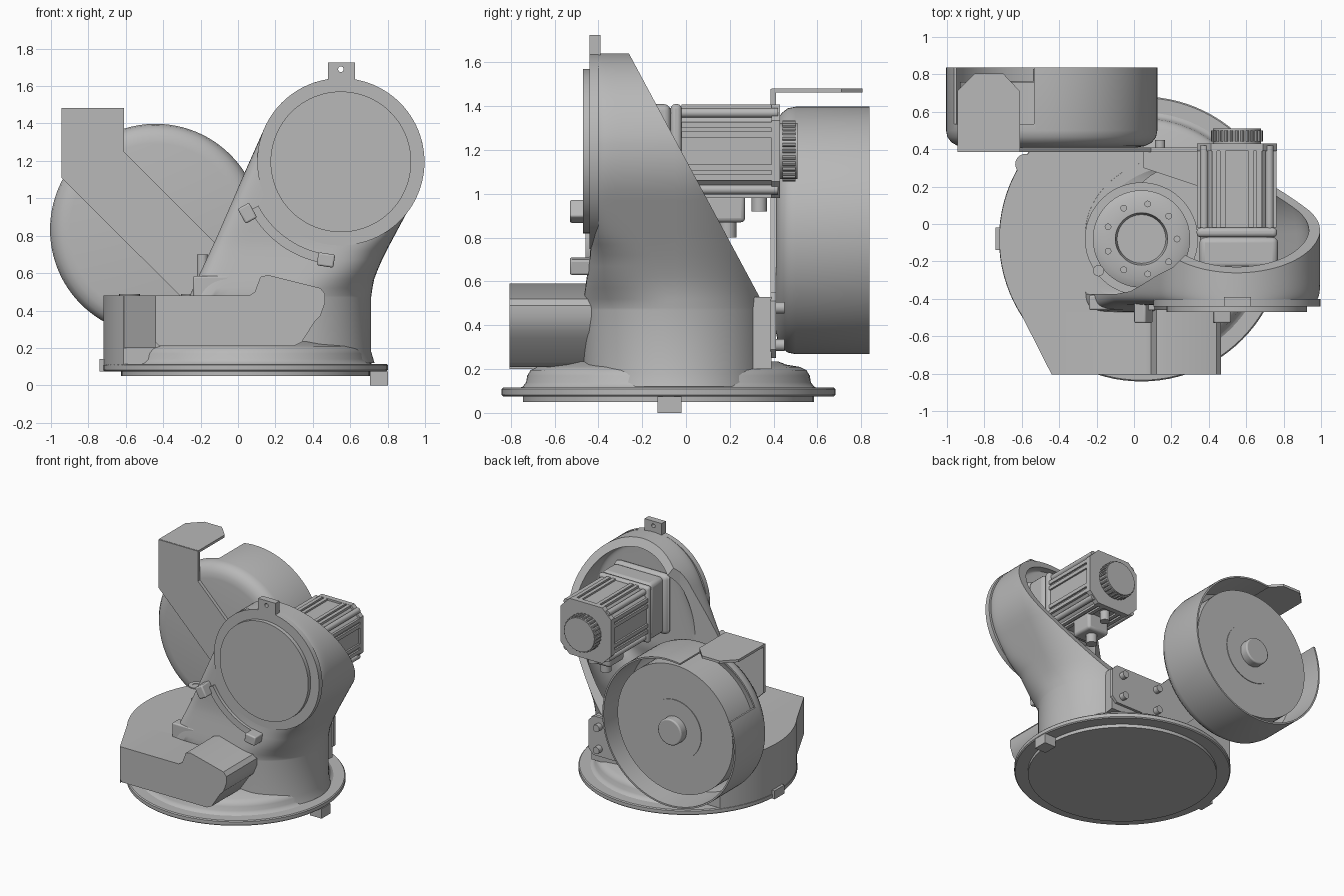
import bpy, bmesh, math
from mathutils import Vector, Matrix

if "Cube" in bpy.data.objects:
    bpy.data.objects.remove(bpy.data.objects["Cube"])

mat = bpy.data.materials.new("cast grey")
mat.use_nodes = True
GREY = (0.48, 0.48, 0.48, 1)
mat.diffuse_color = GREY
mat.node_tree.nodes["Principled BSDF"].inputs["Base Color"].default_value = GREY


def finish(name, bm, bevel=0, segments=3):
    bmesh.ops.recalc_face_normals(bm, faces=bm.faces)
    me = bpy.data.meshes.new(name)
    bm.to_mesh(me)
    bm.free()
    ob = bpy.data.objects.new(name, me)
    bpy.context.collection.objects.link(ob)
    me.materials.append(mat)
    if bevel:
        m = ob.modifiers.new("bevel", "BEVEL")
        m.width, m.segments, m.limit_method, m.angle_limit = bevel, segments, "ANGLE", 0.7
    shade(ob)
    return ob


def select(ob):
    bpy.ops.object.select_all(action="DESELECT")
    ob.select_set(True)
    bpy.context.view_layer.objects.active = ob


def shade(ob):
    select(ob)
    bpy.ops.object.shade_smooth_by_angle(angle=0.6)


def skin(name, rings, **kw):
    """Bridge equal rings of points and cap both ends."""
    bm = bmesh.new()
    rows = [[bm.verts.new(p) for p in r] for r in rings]
    for a, b in zip(rows, rows[1:]):
        for i in range(len(a)):
            j = (i + 1) % len(a)
            bm.faces.new((a[i], a[j], b[j], b[i]))
    bm.faces.new(rows[0])
    bm.faces.new(rows[-1])
    return finish(name, bm, **kw)


def place(axis, u, v, w):
    return (u, v, w) if axis == "z" else (u, w, v)


def prism(name, pts, axis, lo, hi, **kw):
    return skin(name, [[place(axis, u, v, w) for u, v in pts] for w in (lo, hi)], **kw)


def lathe(name, c, prof, axis="z", n=96, **kw):
    """Solid of revolution from (radius, height) pairs."""
    rings = [[place(axis, c[0] + r * math.cos(math.tau * i / n), c[1] + r * math.sin(math.tau * i / n), w)
              for i in range(n)] for r, w in prof]
    return skin(name, rings, **kw)


def cyl(name, c, r, lo, hi, axis="z", n=48, **kw):
    return lathe(name, c, [(r, lo), (r, hi)], axis, n, **kw)


def box(name, x0, x1, y0, y1, z0, z1, **kw):
    return prism(name, [(x0, y0), (x1, y0), (x1, y1), (x0, y1)], "z", z0, z1, **kw)


def cut(ob, *cutters):
    select(ob)
    for c in cutters:
        m = ob.modifiers.new("cut", "BOOLEAN")
        m.object, m.operation, m.solver = c, "DIFFERENCE", "EXACT"
        bpy.ops.object.modifier_apply(modifier=m.name)
    shade(ob)


def drop(*obs):
    for o in obs:
        bpy.data.objects.remove(o)


def lerp(table, z):
    for (a, p), (b, q) in zip(table, table[1:]):
        if z <= b:
            return p + (q - p) * max(0, (z - a) / (b - a))
    return table[-1][1]


# Base flange, raised foot and locating tab
BASE = (0.04, -0.08)
lathe("base_flange", BASE, [(0.665, 0.05), (0.665, 0.075), (0.755, 0.075), (0.762, 0.082), (0.762, 0.108), (0.755, 0.115), (0.5, 0.115)])
lathe("base_foot", BASE, [(0.69, 0.11), (0.665, 0.12), (0.65, 0.14), (0.645, 0.17), (0.63, 0.195), (0.6, 0.21), (0.54, 0.22), (0.5, 0.235)])
box("locating_tab", 0.705, 0.802, -0.13, -0.02, 0, 0.075)
box("edge_stop", -0.74, -0.64, -0.14, -0.02, 0.075, 0.14)

# Housing: lofted column that sweeps up into the shoulder ring
SX, SZ, SR = 0.55, 1.195, 0.447
RIGHT = [(0.12, 0.73), (0.18, 0.712), (0.46, 0.71), (0.56, 0.725), (0.65, 0.76), (0.75, 0.81), (1.02, 0.955), (1.1, 0.985), (1.195, 0.997)]
LEFT = [(0.12, -0.13), (0.47, -0.13), (0.48, -0.26), (1.35, 0.13)]


def edges(z, inset=0):
    half = math.sqrt(max(0.0004, (SR - inset) ** 2 - (z - SZ) ** 2))
    x0 = lerp(LEFT, z) + inset if z < 1.35 else SX - half
    x1 = lerp(RIGHT, z) - inset if z < SZ else SX + half
    return x0, x1


def section(z, x0, x1, front, back, n=96):
    pts = []
    cx = lerp([(0.5, 0.29), (1.1, SX)], z)
    for i in range(n):
        c, s = math.cos(math.tau * i / n), math.sin(math.tau * i / n)
        p = 2
        if s < 0:
            p = 12 if c < 0 else lerp([(0.5, 2), (0.72, 4), (0.95, 12)], z)
        x = cx + (x1 - cx if c > 0 else cx - x0) * math.copysign(abs(c) ** (2 / p), c)
        y = -0.05 + (back if s > 0 else front) * math.copysign(abs(s) ** (2 / p), s)
        pts.append((x, y, z))
    return pts


def levels(start, radius):
    return start + [0.52 + 0.05 * i for i in range(14)] + [SZ + radius * math.sin(math.pi / 2 * i / 20) for i in range(1, 21)]


housing = skin("housing", [section(z, *edges(z), lerp([(0.5, 0.42), (0.75, 0.385)], z), 0.425)
                           for z in levels([0.12, 0.18, 0.47, 0.48], SR)])

# Slanted opening at the back of the housing
bm = bmesh.new()
bm.from_mesh(housing.data)
bmesh.ops.bisect_plane(bm, geom=bm.verts[:] + bm.edges[:] + bm.faces[:], plane_co=(0, 0.33, 0.54),
                       plane_no=Vector((0, 1.1, 0.59)).normalized(), clear_outer=True)
bmesh.ops.holes_fill(bm, edges=[e for e in bm.edges if e.is_boundary])
bmesh.ops.recalc_face_normals(bm, faces=bm.faces)
bm.to_mesh(housing.data)
bm.free()

# Left block, hollow interior, gear well and the open left side
arc = [math.radians(211 - 69 * i / 24) for i in range(25)]
outline = [(BASE[0] + 0.76 * math.cos(a), BASE[1] + 0.76 * math.sin(a)) for a in arc]
block = prism("left_block", outline + [(0.33, 0.39), (0.33, -0.3), (0.1, -0.47)], "z", 0.1, 0.48)
hollow = skin("hollow_cutter", [section(z, *edges(z, 0.06), lerp([(0.5, 0.33), (0.8, 0.23)], z), 0.37)
                                for z in levels([0.3, 0.47, 0.48], SR - 0.06)])
well = cyl("well_cutter", BASE, 0.3, 0.24, 0.7)
side = prism("side_cutter", [(0.42, 0.12), (0.36, -0.04), (0.29, -0.15), (0.21, -0.23), (0.13, -0.27), (0.05, -0.32), (-0.02, -0.36),
                             (-0.1, -0.375), (-0.7, -0.375), (-0.7, 0.7), (0.42, 0.7)], "z", 0.482, 1.7)
cut(housing, hollow, well, side)
cut(block, hollow, well)
drop(hollow, well, side)

# Gear flange in the well
lathe("gear_flange", BASE, [(0.26, 0.22), (0.26, 0.32), (0.22, 0.34), (0.14, 0.34), (0.13, 0.3), (0.05, 0.3)])
for i in range(9):
    a = math.tau * i / 9
    cyl("gear_bolt", (BASE[0] + 0.19 * math.cos(a), BASE[1] + 0.19 * math.sin(a)), 0.018, 0.33, 0.36, n=12)
for c in [(-0.58, 0.32), (-0.25, -0.31), (-0.03, 0.32)]:
    lathe("block_boss", c, [(0.055, 0.46), (0.055, 0.487), (0.025, 0.487), (0.025, 0.483)], n=24)
cyl("cable_gland", (-0.19, -0.25), 0.03, 0.48, 0.7, n=16)
box("wing_pad", -0.24, -0.05, -0.46, -0.38, 0.47, 0.585, bevel=0.01)

# Front cable box
prism("front_box", [(-0.44, 0.23), (-0.42, 0.21), (0.3, 0.21), (0.34, 0.23), (0.41, 0.34), (0.44, 0.37), (0.465, 0.44), (0.465, 0.49),
                    (0.44, 0.52), (0.16, 0.59), (0.12, 0.58), (0.09, 0.5), (0.06, 0.48), (-0.44, 0.48)], "y", -0.805, -0.42)
prism("front_box_side", [(-0.61, -0.47), (-0.44, -0.805), (-0.44, -0.4), (-0.6, -0.4)], "z", 0.2, 0.48)

# Shoulder rim and cover, lifting ear, end stops and stop rail
C = (SX, SZ)
cyl("shoulder_rim", C, SR, -0.44, -0.4, "y", 96)
cyl("shoulder_cover", C, 0.376, -0.47, -0.4, "y", 96)
ear = box("lifting_ear", 0.48, 0.625, -0.44, -0.39, 1.6, 1.725)
hole = cyl("ear_cutter", (SX, 1.69), 0.015, -0.5, -0.3, "y", 16)
cut(ear, hole)
drop(hole)
for x, z in [(0.05, 0.92), (0.47, 0.67)]:
    a = math.atan2(z - SZ, x - SX)
    stop = box("end_stop", -0.035, 0.035, -0.53, -0.4, -0.045, 0.045, bevel=0.01)
    stop.matrix_world = Matrix.Translation((x, 0, z)) @ Matrix.Rotation(-a, 4, "Y")
rail = [math.radians(208 + 52 * i / 20) for i in range(21)]
prism("stop_rail", [(SX + r * math.cos(a), SZ + r * math.sin(a)) for r, seq in ((0.5, rail), (0.55, rail[::-1])) for a in seq],
      "y", -0.46, -0.4)

# Motor: square adapter, finned body, chamfered end plate, ribbed cap
box("motor_base", 0.32, 0.78, -0.29, -0.22, 0.965, 1.425, bevel=0.06)
box("adapter_block", 0.35, 0.77, -0.24, -0.07, 0.98, 1.41, bevel=0.03)
box("motor_flange", 0.335, 0.765, -0.07, -0.02, 0.98, 1.41, bevel=0.02)
core = [(SX + sx * u, SZ + sz * v) for sx, sz, flip in ((1, 1, 0), (-1, 1, 1), (-1, -1, 0), (1, -1, 1))
        for u, v in ([(0.2, 0.13), (0.13, 0.2)][::-1 if flip else 1])]
prism("motor_core", core, "y", -0.02, 0.4)
prism("motor_end", [(SX + (x - SX) * 1.07, SZ + (z - SZ) * 1.07) for x, z in core], "y", 0.39, 0.43)
for k in range(4):
    for t in (-0.12, -0.075, 0.075, 0.12):
        fin = box("motor_fin", t - 0.014, t + 0.014, -0.02, 0.39, 0.17, 0.213)
        fin.matrix_world = Matrix.Translation((SX, 0, SZ)) @ Matrix.Rotation(k * math.pi / 2, 4, "Y")
for sx in (-1, 1):
    for sz in (-1, 1):
        cyl("motor_bolt", (SX + sx * 0.175, SZ + sz * 0.175), 0.022, -0.09, 0.42, "y", 12)
cyl("motor_cap", C, 0.128, 0.42, 0.51, "y")
for i in range(28):
    a = math.tau * i / 28
    cyl("cap_rib", (SX + 0.13 * math.cos(a), SZ + 0.13 * math.sin(a)), 0.009, 0.44, 0.5, "y", 8)
box("connector_box", 0.46, 0.64, 0.09, 0.27, 0.87, 1.0, bevel=0.02)
cyl("connector_plug", (0.55, 0.19), 0.04, 0.8, 0.88, n=24)
cyl("brake_plug", (0.55, 0.335), 0.035, 0.92, 1.0, n=24)

# Bolted bracket that carries the spool, with folded top tab
prism("spool_bracket", [(-0.945, 1.48), (-0.945, 1.11), (-0.08, 0.25), (0.5, 0.25), (0.54, 0.29), (0.54, 0.51),
                        (0.5, 0.55), (0.09, 0.55), (-0.61, 1.25), (-0.61, 1.48)], "y", 0.385, 0.41)
prism("bracket_tab", [(-0.945, 0.39), (-0.61, 0.39), (-0.61, 0.71), (-0.7, 0.805), (-0.85, 0.805), (-0.945, 0.71)], "z", 1.463, 1.482)
prism("bracket_foot", [(0.05, 0.3), (0.5, 0.15), (0.53, 0.39), (0.05, 0.39)], "z", 0.2, 0.53)
for x in (0.14, 0.45):
    for z in (0.31, 0.48):
        cyl("bracket_bolt", (x, z), 0.027, 0.4, 0.45, "y", 16)

# Cable spool: open shell with notch, inner drum and hub
S = (-0.44, 0.833)
shell = lathe("spool_shell", S, [(0.46, 0.41), (0.5, 0.417), (0.535, 0.435), (0.558, 0.465), (0.565, 0.5), (0.565, 0.838),
                                 (0.553, 0.838), (0.553, 0.53), (0.5, 0.5)], "y", 128)
notch = box("notch_cutter", -1.1, -0.535, 0.535, 0.9, 1.05, 1.6)
cut(shell, notch)
drop(notch)
cyl("spool_drum", S, 0.49, 0.49, 0.76, "y", 96)
lathe("spool_ring", S, [(0.225, 0.75), (0.225, 0.765), (0.215, 0.765)], "y", 64)
cyl("spool_hub", S, 0.1, 0.75, 0.83, "y", bevel=0.01)
